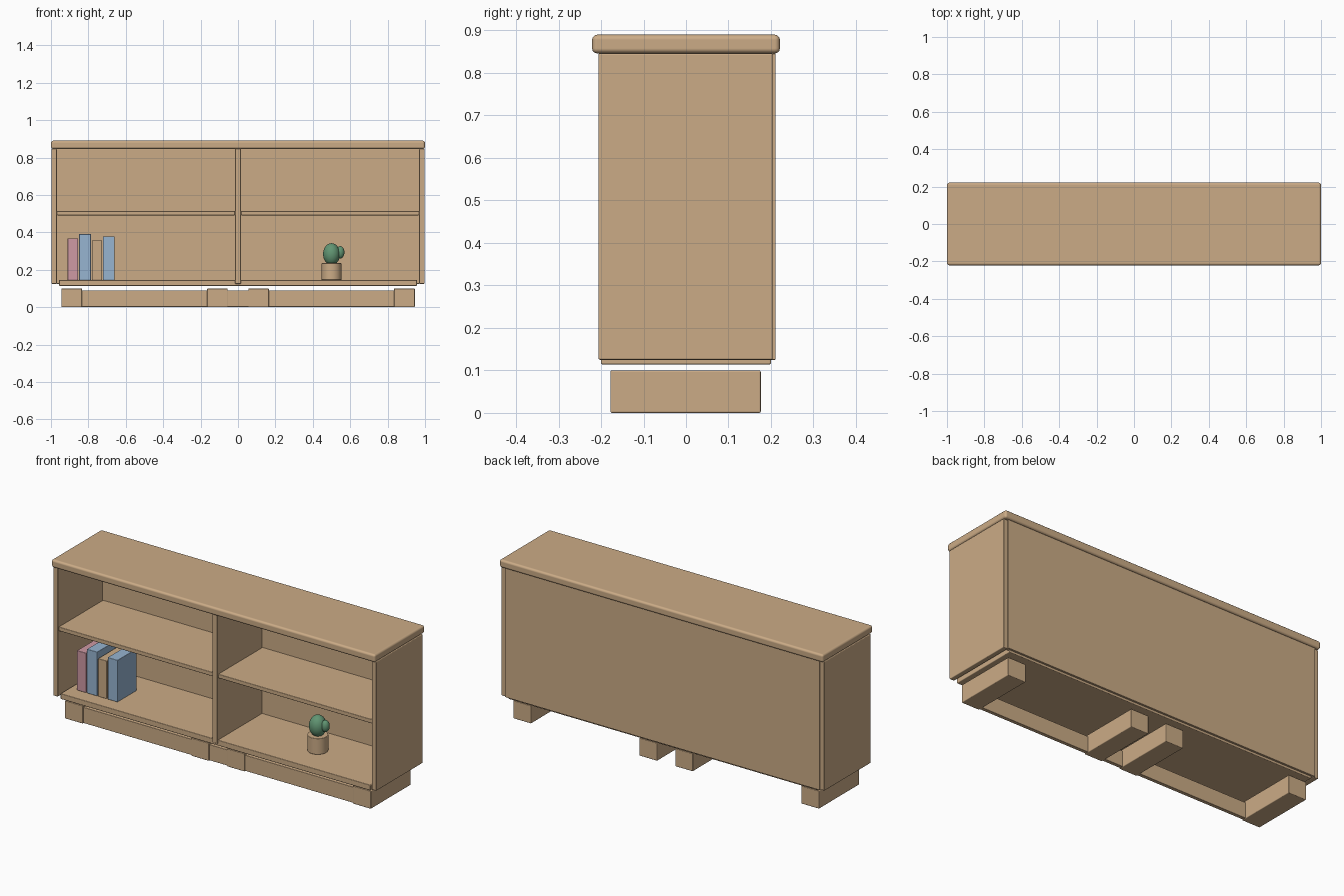
import bpy, math

if "Cube" in bpy.data.objects:
    bpy.data.objects.remove(bpy.data.objects["Cube"])


def material(name, rgb):
    m = bpy.data.materials.new(name)
    m.diffuse_color = (*rgb, 1)
    m.use_nodes = True
    m.node_tree.nodes["Principled BSDF"].inputs["Base Color"].default_value = m.diffuse_color
    return m


WOOD = material("tan wood", (0.60, 0.41, 0.24))
PINK = material("dusty pink", (0.62, 0.32, 0.37))
BLUE = material("soft blue", (0.31, 0.46, 0.64))
GREEN = material("cactus green", (0.12, 0.30, 0.17))


def finish(ob, name, mat, bevel=0.0):
    ob.name = name
    ob.data.materials.append(mat)
    bpy.ops.object.shade_smooth_by_angle(angle=math.radians(35))
    if bevel:
        b = ob.modifiers.new("rounded edges", 'BEVEL')
        b.width = bevel
        b.segments = 3
        b.limit_method = 'ANGLE'
        b.harden_normals = True
    return ob


def box(name, x, y, z, mat=WOOD, bevel=0.004):
    """Rounded box from (min, max) ranges on each axis."""
    bpy.ops.mesh.primitive_cube_add(size=1)
    ob = bpy.context.object
    for v in ob.data.vertices:
        v.co = [r[0] if c < 0 else r[1] for c, r in zip(v.co, (x, y, z))]
    return finish(ob, name, mat, bevel)


def ball(name, loc, scale, mat):
    bpy.ops.mesh.primitive_uv_sphere_add(segments=24, ring_count=16, radius=1, location=loc)
    ob = bpy.context.object
    ob.scale = scale
    return finish(ob, name, mat)


# Carcass
box("top_board", (-1, 1), (-0.221, 0.221), (0.846, 0.89), bevel=0.012)
box("bottom_board", (-0.957, 0.957), (-0.2, 0.2), (0.114, 0.145))
box("back_panel", (-0.972, 0.972), (0.19, 0.211), (0.125, 0.846), bevel=0.002)
box("centre_divider", (-0.016, 0.016), (-0.206, 0.2), (0.125, 0.846))
for side, s in (("left", -1), ("right", 1)):
    def span(a, b):
        return tuple(sorted((s * a, s * b)))
    box(side + "_side_panel", span(0.969, 0.998), (-0.206, 0.204), (0.125, 0.846))
    box(side + "_shelf", span(0.016, 0.969), (-0.2, 0.195), (0.491, 0.514))
    # Block feet, two under each half
    box(side + "_outer_foot", span(0.834, 0.945), (-0.178, 0.176), (0, 0.1))
    box(side + "_inner_foot", span(0.055, 0.165), (-0.178, 0.176), (0, 0.1))

# Plinth rail joining the feet at the front
box("front_plinth_rail", (-0.9, 0.9), (-0.172, -0.152), (0.002, 0.09), bevel=0.002)

# Row of books
books = [(-0.911, -0.855, 0.367, PINK), (-0.850, -0.786, 0.391, BLUE),
         (-0.781, -0.727, 0.357, WOOD), (-0.722, -0.660, 0.379, BLUE)]
for i, (x0, x1, top, mat) in enumerate(books, 1):
    box(f"book_{i}", (x0, x1), (-0.12, 0.05), (0.145, top), mat, 0.003)

# Potted cactus
bpy.ops.mesh.primitive_cylinder_add(vertices=32, radius=0.053, depth=0.09,
                                    location=(0.5, -0.01, 0.19))
finish(bpy.context.object, "plant_pot", WOOD, 0.003)
ball("cactus_body", (0.5, -0.01, 0.283), (0.045, 0.045, 0.059), GREEN)
ball("cactus_arm", (0.547, -0.01, 0.293), (0.022, 0.022, 0.033), GREEN)
